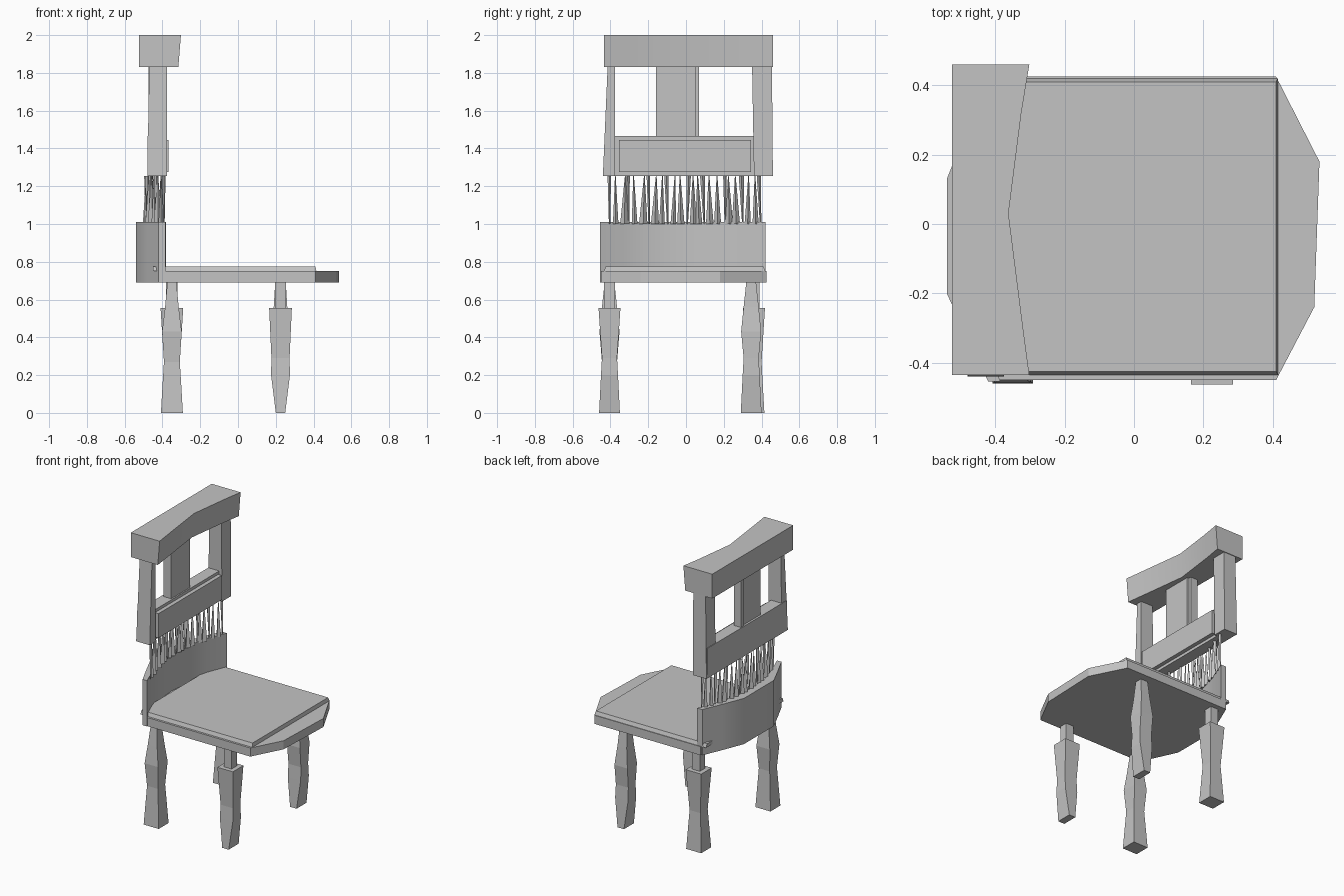
import bpy, bmesh, math, random
from mathutils import Vector

cube = bpy.data.objects.get("Cube")
if cube:
    bpy.data.objects.remove(cube, do_unlink=True)
random.seed(4)

grey = bpy.data.materials.new("plain grey")
grey.use_nodes = True
COLOUR = (0.55, 0.55, 0.55, 1)
grey.diffuse_color = COLOUR
for node in grey.node_tree.nodes:
    if node.type == 'BSDF_PRINCIPLED':
        node.inputs["Base Color"].default_value = COLOUR
        node.inputs["Roughness"].default_value = 0.7


def finish(name, bm, smooth=None):
    bmesh.ops.recalc_face_normals(bm, faces=bm.faces[:])
    mesh = bpy.data.meshes.new(name)
    bm.to_mesh(mesh)
    bm.free()
    mesh.materials.append(grey)
    obj = bpy.data.objects.new(name, mesh)
    bpy.context.collection.objects.link(obj)
    if smooth:
        bpy.ops.object.select_all(action='DESELECT')
        obj.select_set(True)
        bpy.context.view_layer.objects.active = obj
        bpy.ops.object.shade_smooth_by_angle(angle=math.radians(smooth))
    return obj


def add_loft(bm, rings):
    """Skin equal rings of points and cap both ends."""
    loops = [[bm.verts.new(p) for p in ring] for ring in rings]
    n = len(loops[0])
    for a, b in zip(loops, loops[1:]):
        for i in range(n):
            j = (i + 1) % n
            bm.faces.new((a[i], a[j], b[j], b[i]))
    bm.faces.new(loops[0])
    bm.faces.new(loops[-1])


def loft(name, rings, smooth=None):
    bm = bmesh.new()
    add_loft(bm, rings)
    return finish(name, bm, smooth)


def rect(z, x0, x1, y0, y1):
    return [(x0, y0, z), (x1, y0, z), (x1, y1, z), (x0, y1, z)]


def slab(name, outline, z0, z1, smooth=None):
    return loft(name, [[(x, y, z) for x, y in outline] for z in (z0, z1)], smooth)


def box(name, x0, x1, y0, y1, z0, z1):
    return loft(name, [rect(z0, x0, x1, y0, y1), rect(z1, x0, x1, y0, y1)])


# Seat with a tapered front lip, and a thin top board
seat_outline = [(-0.42, -0.45), (0.41, -0.45), (0.52, -0.24), (0.535, 0.18),
                (0.41, 0.425), (-0.41, 0.425), (-0.54, 0.13), (-0.54, -0.2)]
slab("seat", seat_outline, 0.69, 0.75)
loft("seat_board", [rect(0.75, -0.45, 0.415, -0.435, 0.42),
                    rect(0.775, -0.45, 0.41, -0.425, 0.41)])

# Curved lower back: (y, outer x, inner x)
stations = [(-0.455, -0.42, -0.385), (-0.33, -0.48, -0.435), (-0.2, -0.54, -0.475),
            (-0.03, -0.54, -0.49), (0.13, -0.54, -0.475), (0.28, -0.48, -0.435),
            (0.42, -0.42, -0.38)]
loft("lower_back", [[(xo, y, 0.69), (xi, y, 0.69), (xi, y, 1.01), (xo, y, 1.01)]
                    for y, xo, xi in stations], 40)


def arc_x(y):
    return -0.485 + 0.1 * (y / 0.42) ** 2


# Row of thin jagged spindles between lower back and rail
bm = bmesh.new()
COUNT = 25
for i in range(COUNT):
    y = -0.4 + 0.8 * i / (COUNT - 1) + random.uniform(-0.008, 0.008)
    wide = random.uniform(0.014, 0.024)
    base, tip = (wide, 0.002) if i % 3 else (0.004, wide * 0.6)
    lean = random.uniform(-0.01, 0.01)
    rings = []
    for z, r, shift in ((1.0, base, 0), (1.255, tip, lean)):
        rings.append([(arc_x(y) + r * math.cos(a), y + shift + r * math.sin(a), z)
                      for a in (k * math.tau / 4 for k in range(4))])
    add_loft(bm, rings)
finish("spindles", bm)

# Middle rail with a raised front panel
box("middle_rail", -0.48, -0.395, -0.43, 0.45, 1.255, 1.465)
box("rail_panel", -0.4, -0.367, -0.355, 0.345, 1.275, 1.445)

# Side posts, wider at the foot
loft("right_post", [rect(1.255, -0.48, -0.375, -0.44, -0.375),
                    rect(1.83, -0.47, -0.375, -0.415, -0.375)])
loft("left_post", [rect(1.255, -0.48, -0.375, 0.36, 0.46),
                   rect(1.83, -0.47, -0.375, 0.35, 0.455)])

# Central splat with a narrow side strip
box("splat", -0.465, -0.405, -0.16, 0.05, 1.44, 1.84)
box("splat_strip", -0.475, -0.42, 0.04, 0.07, 1.44, 1.84)

# Top rail, hollowed along its front
top_front = [(-0.302, -0.435), (-0.32, -0.3), (-0.362, 0.03), (-0.325, 0.32), (-0.302, 0.46)]
rings = []
for z, back in ((1.83, 0.014), (2.0, 0)):
    front = [(x - back, y, z) for x, y in top_front]
    rings.append([(-0.525, -0.435, z)] + front + [(-0.525, 0.46, z)])
loft("top_rail", rings, 30)

# Rough carved legs: each ring is (height, x half width, y half width)
knotted = [(0, 0.058, 0.055), (0.14, 0.05, 0.047), (0.27, 0.042, 0.04),
           (0.43, 0.052, 0.053), (0.56, 0.036, 0.04), (0.69, 0.024, 0.026)]
tapered = [(0, 0.025, 0.055), (0.2, 0.05, 0.045), (0.29, 0.048, 0.04),
           (0.43, 0.05, 0.053), (0.56, 0.036, 0.04), (0.69, 0.028, 0.026)]
cap = [(0.555, 0.06, 0.058), (0.556, 0.03, 0.03), (0.69, 0.03, 0.03)]
legs = {
    "back_right_leg": (-0.35, -0.405, knotted),
    "front_left_leg": (0.225, 0.345, tapered),
    "front_right_leg": (0.225, -0.405, tapered[:3] + cap),
    "back_left_leg": (-0.35, 0.36, knotted[:3] + cap),
}
for name, (cx, cy, profile) in legs.items():
    loft(name, [rect(z, cx - hx, cx + hx, cy - hy, cy + hy) for z, hx, hy in profile])
